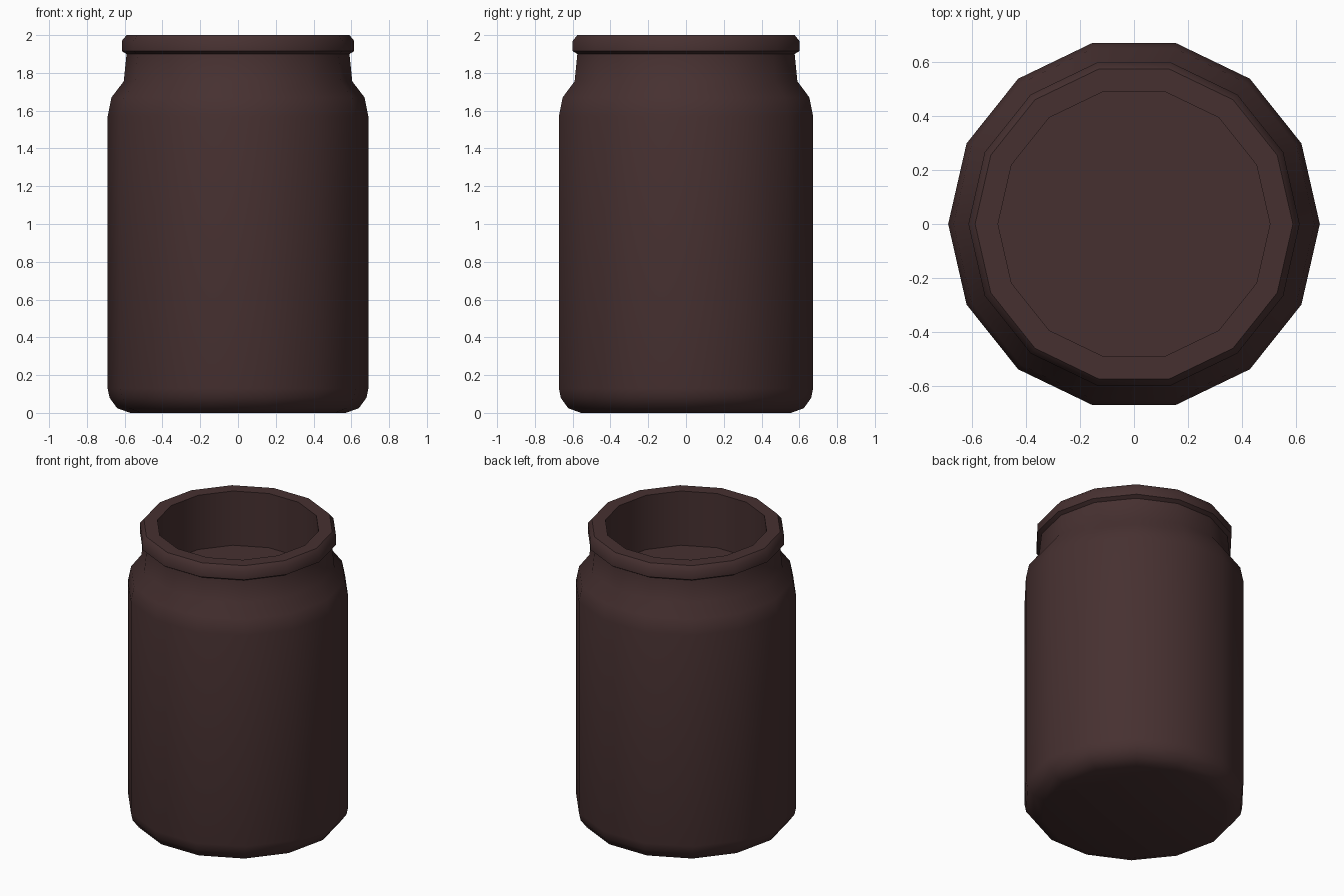
import bpy
import math

SIDES = 14

# Remove the default cube
cube = bpy.data.objects.get("Cube")
if cube:
    bpy.data.objects.remove(cube, do_unlink=True)

# Single dark brown colour
brown = bpy.data.materials.new("dark_brown")
brown.use_nodes = True
colour = (0.062, 0.030, 0.030, 1)
brown.diffuse_color = colour
brown.node_tree.nodes["Principled BSDF"].inputs["Base Color"].default_value = colour


def lathe(name, profile, cap_start=False, cap_end=False):
    """Spin (radius, height) points around z, with optional flat caps."""
    verts = [(r * math.cos(math.tau * i / SIDES), r * math.sin(math.tau * i / SIDES), z)
             for r, z in profile for i in range(SIDES)]
    faces = []
    for row in range(len(profile) - 1):
        for i in range(SIDES):
            a, b = row * SIDES + i, row * SIDES + (i + 1) % SIDES
            faces.append((a, b, b + SIDES, a + SIDES))
    if cap_start:
        faces.append(tuple(reversed(range(SIDES))))
    if cap_end:
        faces.append(tuple(range(len(verts) - SIDES, len(verts))))
    mesh = bpy.data.meshes.new(name)
    mesh.from_pydata(verts, [], faces)
    mesh.materials.append(brown)
    obj = bpy.data.objects.new(name, mesh)
    bpy.context.collection.objects.link(obj)
    bpy.ops.object.select_all(action="DESELECT")
    obj.select_set(True)
    bpy.context.view_layer.objects.active = obj
    bpy.ops.object.shade_smooth_by_angle(angle=math.radians(40))
    return obj


# Jar outside: rounded foot, straight wall, shoulder, neck, rolled rim,
# then down the inside to the recessed floor
lathe("jar", [
    (0.57, 0.0), (0.64, 0.025), (0.68, 0.08), (0.69, 0.13),
    (0.69, 1.57), (0.67, 1.67), (0.605, 1.755), (0.59, 1.90),
    (0.615, 1.915), (0.615, 1.97), (0.59, 2.0),
    (0.505, 2.0), (0.505, 1.63),
], cap_start=True, cap_end=True)
